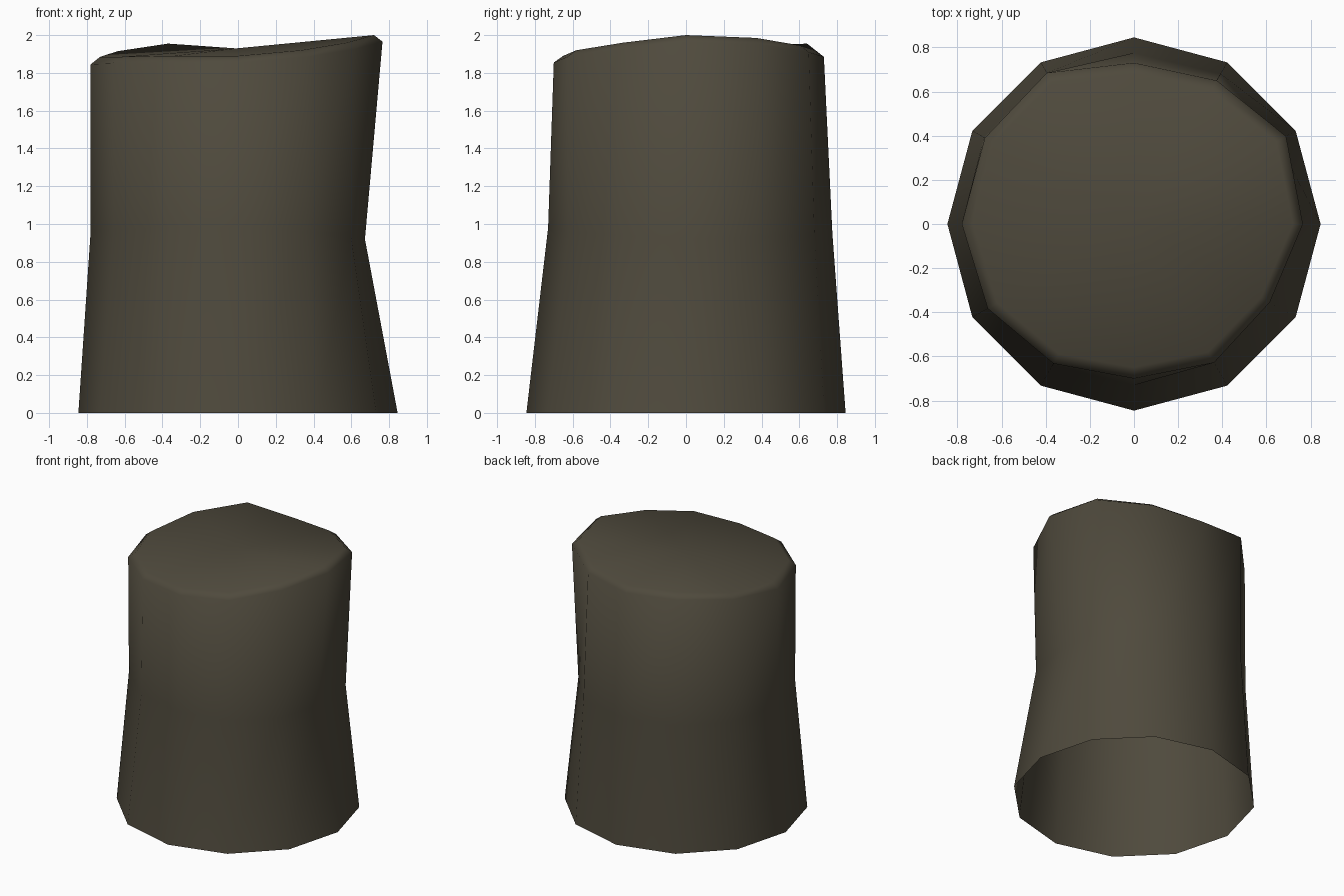
import bpy, bmesh, math

if "Cube" in bpy.data.objects:
    bpy.data.objects.remove(bpy.data.objects["Cube"])

SIDES = 12
# (radius, height) per side, counter-clockwise from +x
base = [(0.845, 0.0)] * SIDES
waist = list(zip(
    [.672, .75, .785, .775, .79, .785, .78, .76, .74, .73, .72, .69],
    [.92, .93, .94, .95, .95, .95, .96, .97, .98, .98, .96, .94]))
shoulder = list(zip(
    [.765, .795, .75, .73, .79, .78, .78, .765, .73, .70, .725, .71],
    [1.965, 1.95, 1.91, 1.885, 1.92, 1.885, 1.845, 1.85, 1.855, 1.855, 1.885, 1.925]))
rim = list(zip(
    [.72, .745, .70, .68, .74, .735, .73, .715, .68, .65, .67, .665],
    [2.0, 1.985, 1.945, 1.92, 1.955, 1.915, 1.885, 1.885, 1.89, 1.89, 1.92, 1.96]))

bark = bpy.data.materials.new("dark_brown_bark")
bark.diffuse_color = (0.078, 0.068, 0.046, 1)
bark.use_nodes = True
bark.node_tree.nodes["Principled BSDF"].inputs["Base Color"].default_value = bark.diffuse_color

bm = bmesh.new()


def ring(profile):
    verts = []
    for i, (r, z) in enumerate(profile):
        a = 2 * math.pi * i / SIDES
        verts.append(bm.verts.new((r * math.cos(a), r * math.sin(a), z)))
    return verts


# trunk wall, open at the bottom
rings = [ring(p) for p in (base, waist, shoulder, rim)]
for lo, hi in zip(rings, rings[1:]):
    for i in range(SIDES):
        j = (i + 1) % SIDES
        bm.faces.new((lo[i], lo[j], hi[j], hi[i]))

# slanted cut top
cap = bm.faces.new(rings[-1])
bmesh.ops.poke(bm, faces=[cap])

for f in bm.faces:
    f.smooth = True
mesh = bpy.data.meshes.new("stump")
bm.to_mesh(mesh)
bm.free()
mesh.materials.append(bark)
stump = bpy.data.objects.new("stump", mesh)
bpy.context.collection.objects.link(stump)
